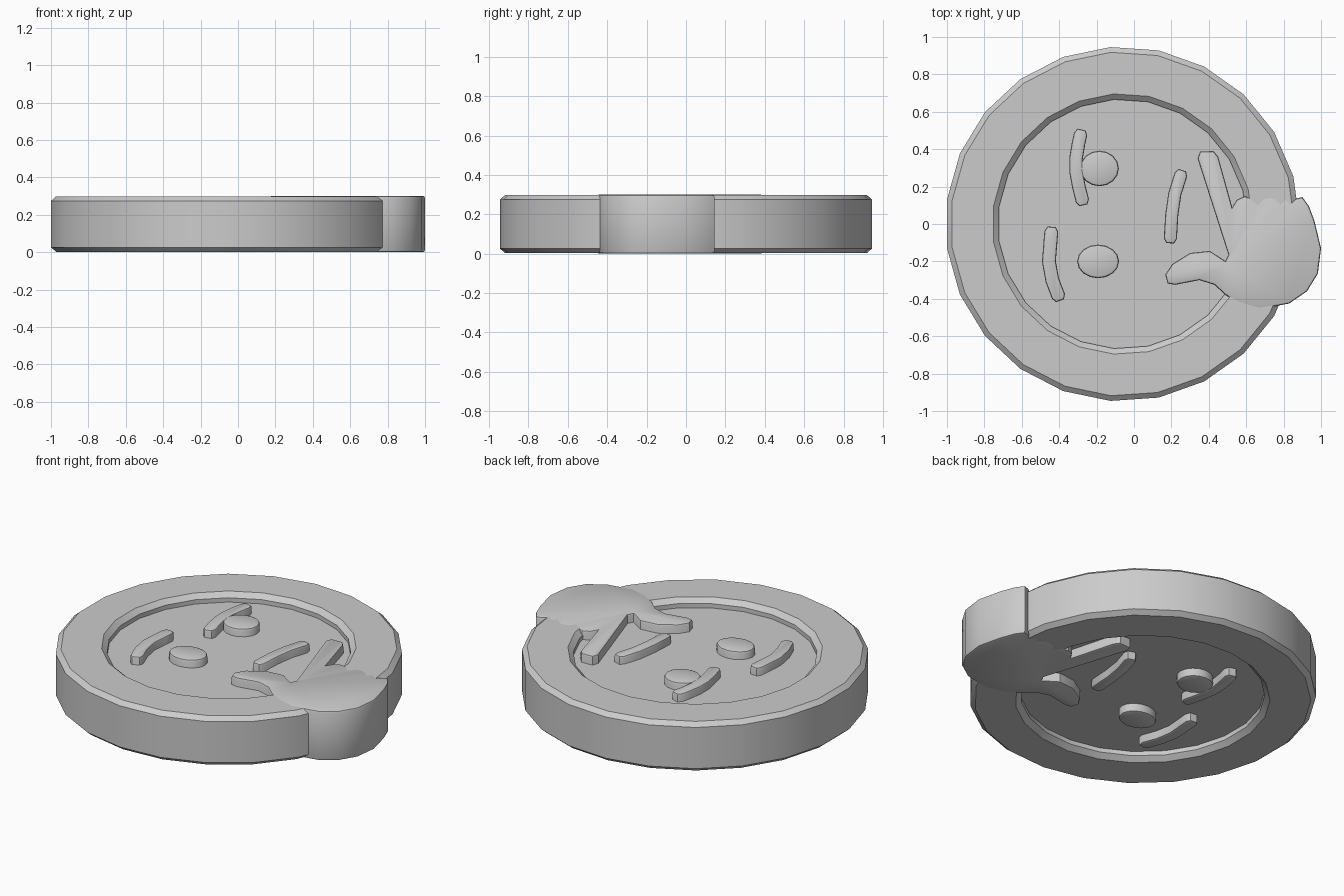
import bpy, bmesh, math
from mathutils import Vector

if "Cube" in bpy.data.objects:
    bpy.data.objects.remove(bpy.data.objects["Cube"])

MID = 0.15  # mid plane of the coin-like body; both faces mirror about it


def finish(name, bm):
    bmesh.ops.recalc_face_normals(bm, faces=bm.faces)
    me = bpy.data.meshes.new(name)
    bm.to_mesh(me)
    bm.free()
    ob = bpy.data.objects.new(name, me)
    bpy.context.collection.objects.link(ob)
    bpy.ops.object.select_all(action='DESELECT')
    ob.select_set(True)
    bpy.context.view_layer.objects.active = ob
    bpy.ops.object.shade_smooth_by_angle(angle=math.radians(32))
    return ob


def slab(name, outline, half, bevel):
    """Extrude an outline through both faces and soften the cap edges."""
    bm = bmesh.new()
    face = bm.faces.new([bm.verts.new((x, y, MID - half)) for x, y in outline])
    ext = bmesh.ops.extrude_face_region(bm, geom=[face])
    bmesh.ops.translate(bm, vec=(0, 0, 2 * half),
                        verts=[v for v in ext['geom'] if isinstance(v, bmesh.types.BMVert)])
    rims = [e for e in bm.edges if abs(e.verts[0].co.z - e.verts[1].co.z) < 1e-5]
    bmesh.ops.bevel(bm, geom=rims, offset=bevel, segments=2, profile=0.5,
                    affect='EDGES', clamp_overlap=True)
    return finish(name, bm)


def ellipse(cx, cy, rx, ry, n=16):
    return [(cx + rx * math.cos(2 * math.pi * i / n), cy + ry * math.sin(2 * math.pi * i / n))
            for i in range(n)]


def stroke(path, w):
    """Outline of a constant-width bar with clipped corners along a path."""
    p = [Vector(q) for q in path]
    left, right = [], []
    for i, q in enumerate(p):
        t = (p[min(i + 1, len(p) - 1)] - p[max(i - 1, 0)]).normalized()
        n = Vector((-t.y, t.x)) * w / 2
        if i == 0:
            left.append(q + n * 0.6); right.append(q - n * 0.6)
            q = q + t * 0.025
        if i == len(p) - 1:
            b = q - t * 0.025
            left += [b + n, q + n * 0.6]; right += [b - n, q - n * 0.6]
        else:
            left.append(q + n); right.append(q - n)
    return left + right[::-1]


# Disc: 23-sided lathe, chamfered rim, recessed on both faces
SIDES, CX = 23, -0.061
upper = [(0, 0.095), (0.667, 0.095), (0.667, 0.121), (0.697, 0.148), (0.92, 0.148), (0.948, 0.124)]
profile = upper + [(r, -z) for r, z in reversed(upper)]
bm = bmesh.new()
rings = []
for r, z in profile:
    if r == 0:
        rings.append([bm.verts.new((CX, 0, MID + z))] * SIDES)
    else:
        rings.append([bm.verts.new((CX + r * math.cos(2 * math.pi * i / SIDES),
                                    r * math.sin(2 * math.pi * i / SIDES), MID + z))
                      for i in range(SIDES)])
for a, b in zip(rings, rings[1:]):
    for i in range(SIDES):
        j = (i + 1) % SIDES
        bm.faces.new(list(dict.fromkeys((a[i], a[j], b[j], b[i]))))
finish("disc", bm)

# Raised face features
slab("upper_brow", stroke([(-0.28, 0.505), (-0.297, 0.43), (-0.31, 0.35), (-0.31, 0.28),
                           (-0.295, 0.2), (-0.27, 0.1)], 0.072), 0.144, 0.012)
slab("lower_brow", stroke([(-0.44, -0.015), (-0.447, -0.1), (-0.455, -0.2),
                           (-0.437, -0.3), (-0.395, -0.41)], 0.074), 0.144, 0.012)
slab("mouth", stroke([(0.258, 0.288), (0.218, 0.16), (0.202, 0.05), (0.193, -0.103)], 0.07), 0.144, 0.012)
slab("upper_eye", ellipse(-0.185, 0.297, 0.104, 0.095), 0.143, 0.014)
slab("lower_eye", ellipse(-0.192, -0.2, 0.112, 0.09), 0.144, 0.014)

# Hand: pointing finger, knuckles, palm and thumb
hand = [(0.34, 0.35), (0.353, 0.387), (0.425, 0.39), (0.45, 0.36), (0.525, 0.09),
        (0.55, 0.13), (0.59, 0.148), (0.63, 0.137), (0.66, 0.107),
        (0.69, 0.138), (0.73, 0.147), (0.765, 0.135), (0.785, 0.112),
        (0.81, 0.138), (0.84, 0.11), (0.865, 0.135), (0.9, 0.144), (0.935, 0.096),
        (0.965, 0.016), (1.0, -0.13), (0.983, -0.265), (0.925, -0.36), (0.83, -0.425),
        (0.67, -0.455), (0.567, -0.425), (0.49, -0.38), (0.43, -0.325), (0.35, -0.3),
        (0.22, -0.325), (0.18, -0.318), (0.167, -0.27), (0.205, -0.214), (0.3, -0.155),
        (0.406, -0.144), (0.488, -0.198), (0.505, -0.165)]
slab("pointing_hand", hand, 0.15, 0.012)
